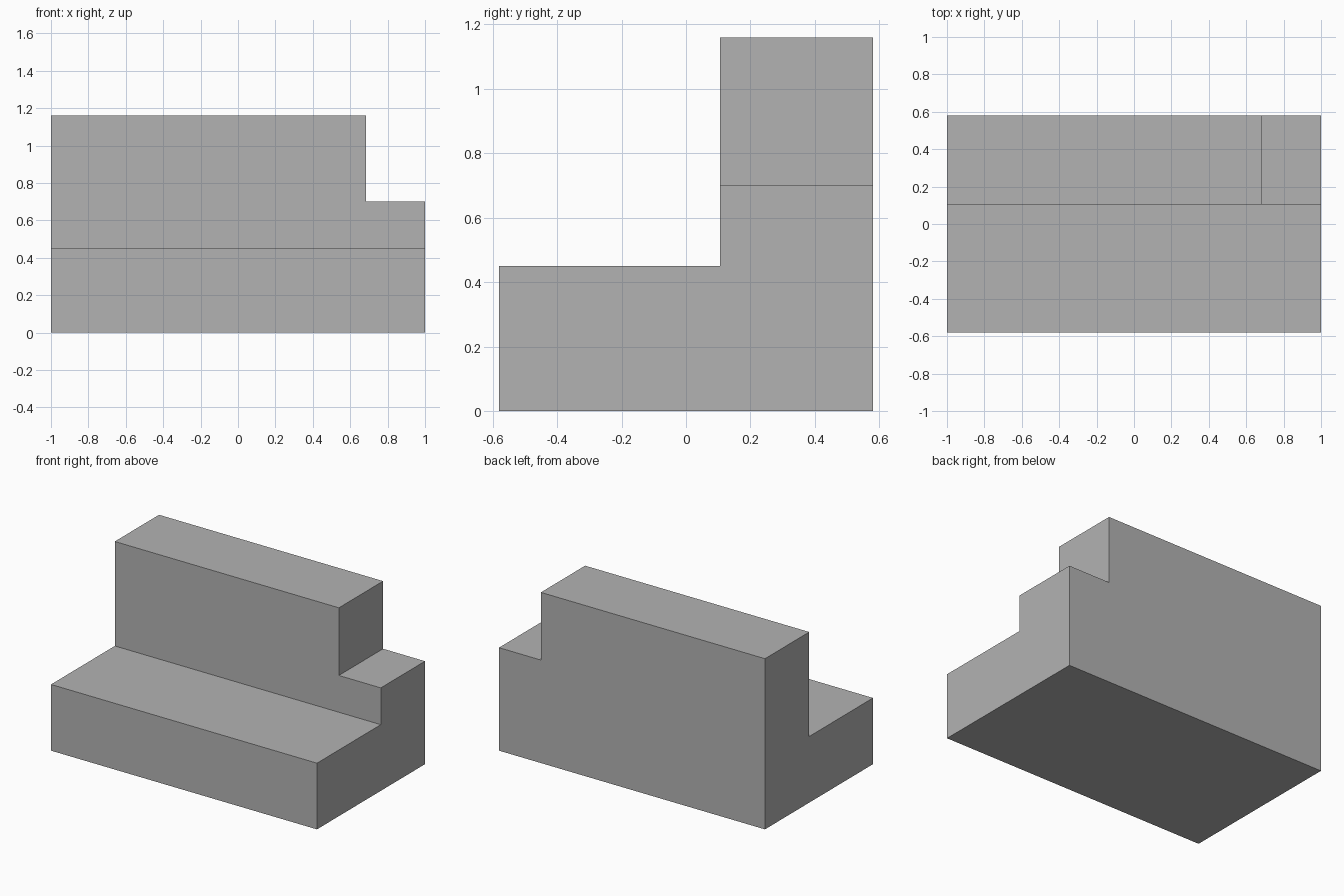
import bpy
import bmesh

if "Cube" in bpy.data.objects:
    bpy.data.objects.remove(bpy.data.objects["Cube"], do_unlink=True)

HALF_LENGTH, HALF_DEPTH = 1.0, 0.58
SEAT_TOP, SHOULDER_TOP, BACK_TOP = 0.45, 0.70, 1.16
BACK_FRONT, NOTCH_LEFT = 0.105, 0.685

# Single flat colour
grey = bpy.data.materials.new("plain_grey")
grey.use_nodes = True
colour = (0.45, 0.45, 0.45, 1)
grey.diffuse_color = colour
grey.node_tree.nodes["Principled BSDF"].inputs["Base Color"].default_value = colour


def prism(name, profile, x0, x1):
    """Extrude a (y, z) profile along x."""
    bm = bmesh.new()
    face = bm.faces.new([bm.verts.new((x0, y, z)) for y, z in profile])
    new = bmesh.ops.extrude_face_region(bm, geom=[face])["geom"]
    verts = [g for g in new if isinstance(g, bmesh.types.BMVert)]
    bmesh.ops.translate(bm, verts=verts, vec=(x1 - x0, 0, 0))
    bmesh.ops.recalc_face_normals(bm, faces=bm.faces)
    mesh = bpy.data.meshes.new(name)
    bm.to_mesh(mesh)
    bm.free()
    mesh.materials.append(grey)
    obj = bpy.data.objects.new(name, mesh)
    bpy.context.collection.objects.link(obj)
    return obj


# Stepped block: low front step and tall back
block = prism("stepped_block", [
    (-HALF_DEPTH, 0), (HALF_DEPTH, 0), (HALF_DEPTH, BACK_TOP),
    (BACK_FRONT, BACK_TOP), (BACK_FRONT, SEAT_TOP), (-HALF_DEPTH, SEAT_TOP),
], -HALF_LENGTH, HALF_LENGTH)

# Notch in the top corner of the back
cutter = prism("notch_cutter", [
    (-1, SHOULDER_TOP), (1, SHOULDER_TOP), (1, 2), (-1, 2),
], NOTCH_LEFT, 2)
cutter.hide_render = True

cut = block.modifiers.new("notch", "BOOLEAN")
cut.operation = "DIFFERENCE"
cut.solver = "EXACT"
cut.object = cutter

# Apply the cut and drop the helper
bpy.context.view_layer.objects.active = block
block.select_set(True)
bpy.ops.object.modifier_apply(modifier=cut.name)
bpy.data.objects.remove(cutter, do_unlink=True)
